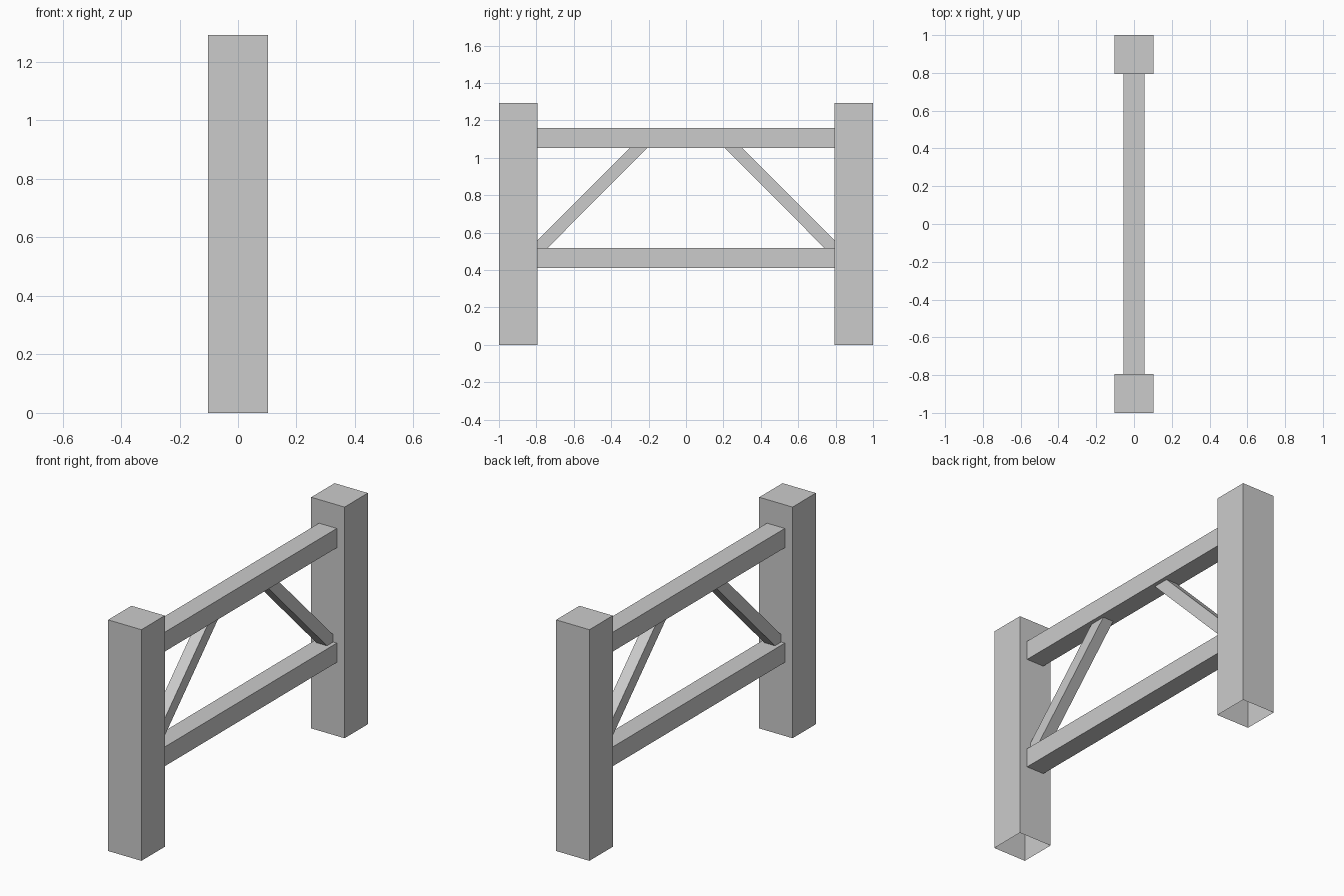
import bpy
import bmesh

cube = bpy.data.objects.get("Cube")
if cube:
    bpy.data.objects.remove(cube, do_unlink=True)

# Single plain grey
grey = bpy.data.materials.new("plain_grey")
grey.use_nodes = True
colour = (0.6, 0.6, 0.6, 1)
grey.diffuse_color = colour
grey.node_tree.nodes["Principled BSDF"].inputs["Base Color"].default_value = colour

POST_INNER, POST_HALF, POST_TOP = 0.794, 0.103, 1.292
RAIL_HALF, RAIL_HEIGHT = 0.055, 0.108
LOW_RAIL, HIGH_RAIL = 0.411, 1.052
BRACE_HALF = 0.033


def extruded_part(name, profile, half_width, open_bottom=False):
    """Extrude a (y, z) outline across x, centred on x = 0."""
    bm = bmesh.new()
    outline = bm.faces.new([bm.verts.new((-half_width, y, z)) for y, z in profile])
    result = bmesh.ops.extrude_face_region(bm, geom=[outline], use_keep_orig=True)
    moved = [v for v in result["geom"] if isinstance(v, bmesh.types.BMVert)]
    bmesh.ops.translate(bm, verts=moved, vec=(2 * half_width, 0, 0))
    bmesh.ops.recalc_face_normals(bm, faces=bm.faces)
    if open_bottom:
        under = [f for f in bm.faces if f.normal.z < -0.9]
        bmesh.ops.delete(bm, geom=under, context="FACES_ONLY")
    mesh = bpy.data.meshes.new(name)
    bm.to_mesh(mesh)
    bm.free()
    mesh.materials.append(grey)
    obj = bpy.data.objects.new(name, mesh)
    bpy.context.collection.objects.link(obj)
    return obj


def rectangle(y0, y1, z0, z1):
    return [(y0, z0), (y1, z0), (y1, z1), (y0, z1)]


# Rails spanning between the posts
for name, z in (("lower_rail", LOW_RAIL), ("upper_rail", HIGH_RAIL)):
    extruded_part(name, rectangle(-POST_INNER, POST_INNER, z, z + RAIL_HEIGHT), RAIL_HALF)

# Posts with open undersides, and diagonal braces trimmed to post and rails
seat = LOW_RAIL + RAIL_HEIGHT
brace = [(0.739, seat), (POST_INNER, seat), (POST_INNER, 0.56),
         (0.302, HIGH_RAIL), (0.207, HIGH_RAIL)]
for side, sign in (("front", -1), ("back", 1)):
    post = rectangle(sign * POST_INNER, sign, 0, POST_TOP)
    extruded_part(side + "_post", post, POST_HALF, open_bottom=True)
    extruded_part(side + "_brace", [(sign * y, z) for y, z in brace], BRACE_HALF)
